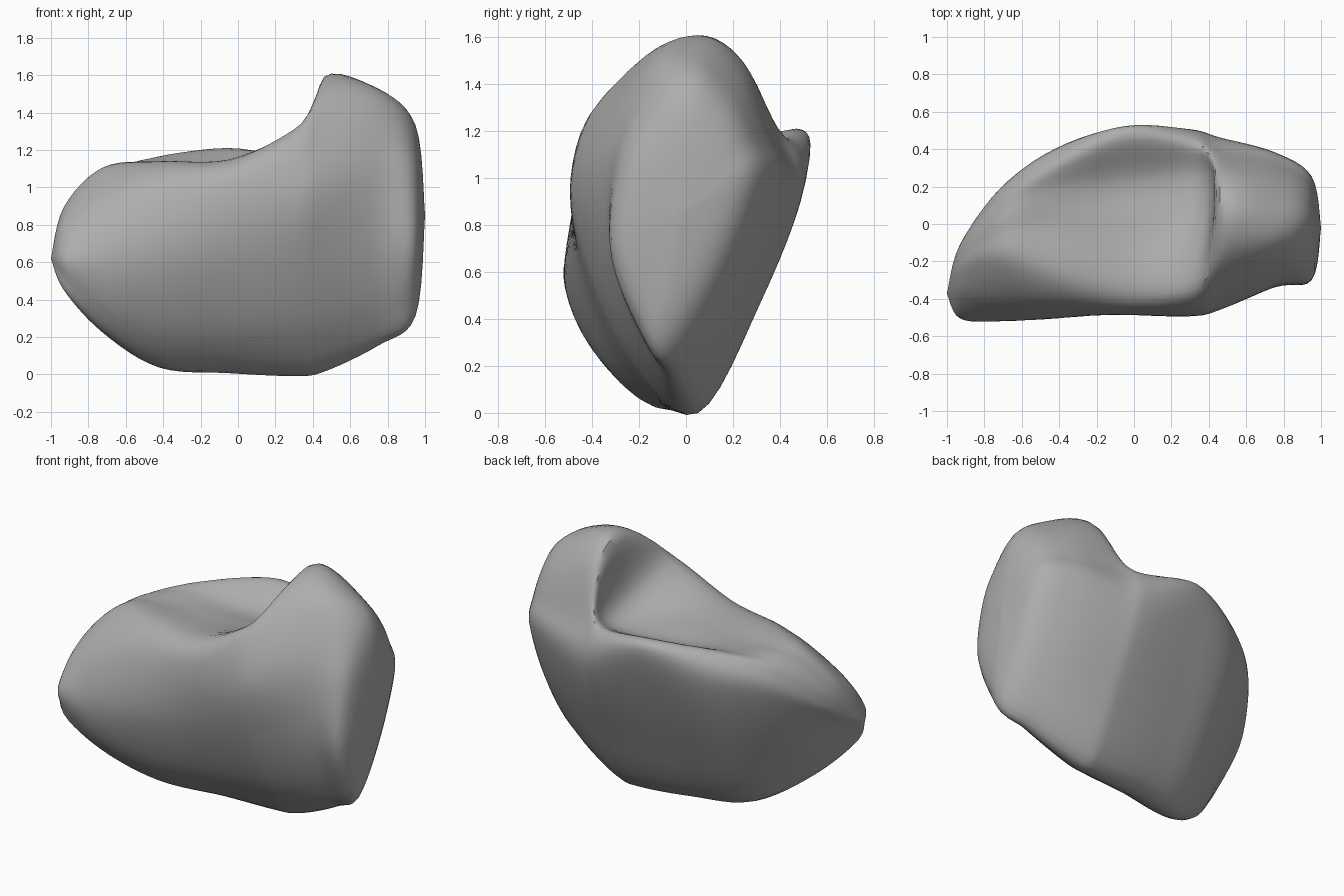
import bpy
import bmesh
from mathutils import Vector

cube = bpy.data.objects.get("Cube")
if cube:
    bpy.data.objects.remove(cube, do_unlink=True)

STEPS = 6
STATIONS = (-.93, -.72, -.42, -.05, .3, .46, .75, .95)
LEFT_TIP = Vector((-1, -.37, .62))
RIGHT_CAP = Vector((1, -.02, .85))


def blend(a, b, c, d, t):
    """Smooth curve from b to c, guided by its neighbours."""
    return 0.5 * (2 * b + (c - a) * t + (2 * a - 5 * b + 4 * c - d) * t ** 2
                  + (3 * b - a - 3 * c + d) * t ** 3)


def smooth_path(points, closed=False):
    """Resample a list of points as a smooth path through all of them."""
    count = len(points)

    def at(i):
        return points[i % count] if closed else points[max(0, min(i, count - 1))]

    path = []
    for i in range(count if closed else count - 1):
        for s in range(STEPS):
            path.append(blend(at(i - 1), at(i), at(i + 1), at(i + 2), s / STEPS))
    if not closed:
        path.append(points[-1])
    return path


def rail(*yz, wall_shift=0):
    """Lengthwise guide line; wall_shift moves the foot of the steep horn wall."""
    points = [Vector((x, y, z)) for x, (y, z) in zip(STATIONS, yz)]
    points[4].x += wall_shift
    return smooth_path([LEFT_TIP] + points + [RIGHT_CAP])


# Guide lines around the rock, from the keel up the front and down the back
keel = rail((-.43, .45), (-.27, .23), (-.07, .05), (.02, .02),
            (.05, 0), (.04, .02), (-.02, .16), (-.09, .32))
front_low = rail((-.48, .52), (-.44, .34), (-.34, .2), (-.26, .18),
                 (-.23, .2), (-.22, .23), (-.19, .32), (-.2, .44))
front_middle = rail((-.5, .64), (-.52, .61), (-.5, .6), (-.45, .6),
                    (-.43, .63), (-.4, .66), (-.32, .7), (-.3, .72))
front_high = rail((-.38, .81), (-.42, .9), (-.45, .96), (-.48, .96),
                  (-.49, 1.01), (-.45, 1.08), (-.32, 1.12), (-.24, 1.06))
front_rim = rail((-.25, .89), (-.2, 1.09), (-.28, 1.13), (-.37, 1.14),
                 (-.35, 1.31), (-.23, 1.47), (-.14, 1.47), (-.1, 1.26))
crest = rail((-.18, .89), (-.04, 1.1), (0, 1.12), (-.02, 1.12),
             (.05, 1.18), (.05, 1.59), (.05, 1.52), (.02, 1.33), wall_shift=.07)
hollow = rail((-.13, .87), (.06, 1.09), (.18, 1.13), (.23, 1.1),
              (.27, 1.14), (.25, 1.48), (.22, 1.39), (.13, 1.25), wall_shift=.07)
back_rim = rail((-.11, .83), (.14, 1.05), (.33, 1.16), (.47, 1.21),
                (.45, 1.16), (.39, 1.18), (.33, 1.17), (.21, 1.12))
back_high = rail((-.13, .74), (.18, .92), (.4, 1), (.51, 1.07),
                 (.5, .95), (.46, .93), (.38, .97), (.25, .97))
back_middle = rail((-.28, .59), (.01, .57), (.22, .52), (.29, .5),
                   (.32, .48), (.3, .47), (.22, .52), (.11, .61))
rails = (keel, front_low, front_middle, front_high, front_rim,
         crest, hollow, back_rim, back_high, back_middle)

# Skin the guide lines with closed cross-sections
bm = bmesh.new()
rings = [[bm.verts.new(p) for p in smooth_path(section, closed=True)]
         for section in zip(*rails)]
for ring, following in zip(rings, rings[1:]):
    for i in range(len(ring)):
        bm.faces.new((ring[i - 1], ring[i], following[i], following[i - 1]))
bmesh.ops.remove_doubles(bm, verts=bm.verts, dist=0.0005)
bmesh.ops.recalc_face_normals(bm, faces=bm.faces)

mesh = bpy.data.meshes.new("rock")
bm.to_mesh(mesh)
bm.free()
rock = bpy.data.objects.new("rock", mesh)
bpy.context.collection.objects.link(rock)

# Plain grey stone
stone = bpy.data.materials.new("grey stone")
stone.use_nodes = True
grey = (.42, .42, .42, 1)
stone.diffuse_color = grey
stone.node_tree.nodes["Principled BSDF"].inputs["Base Color"].default_value = grey
mesh.materials.append(stone)

bpy.context.view_layer.objects.active = rock
rock.select_set(True)
bpy.ops.object.shade_smooth_by_angle(angle=0.7)
